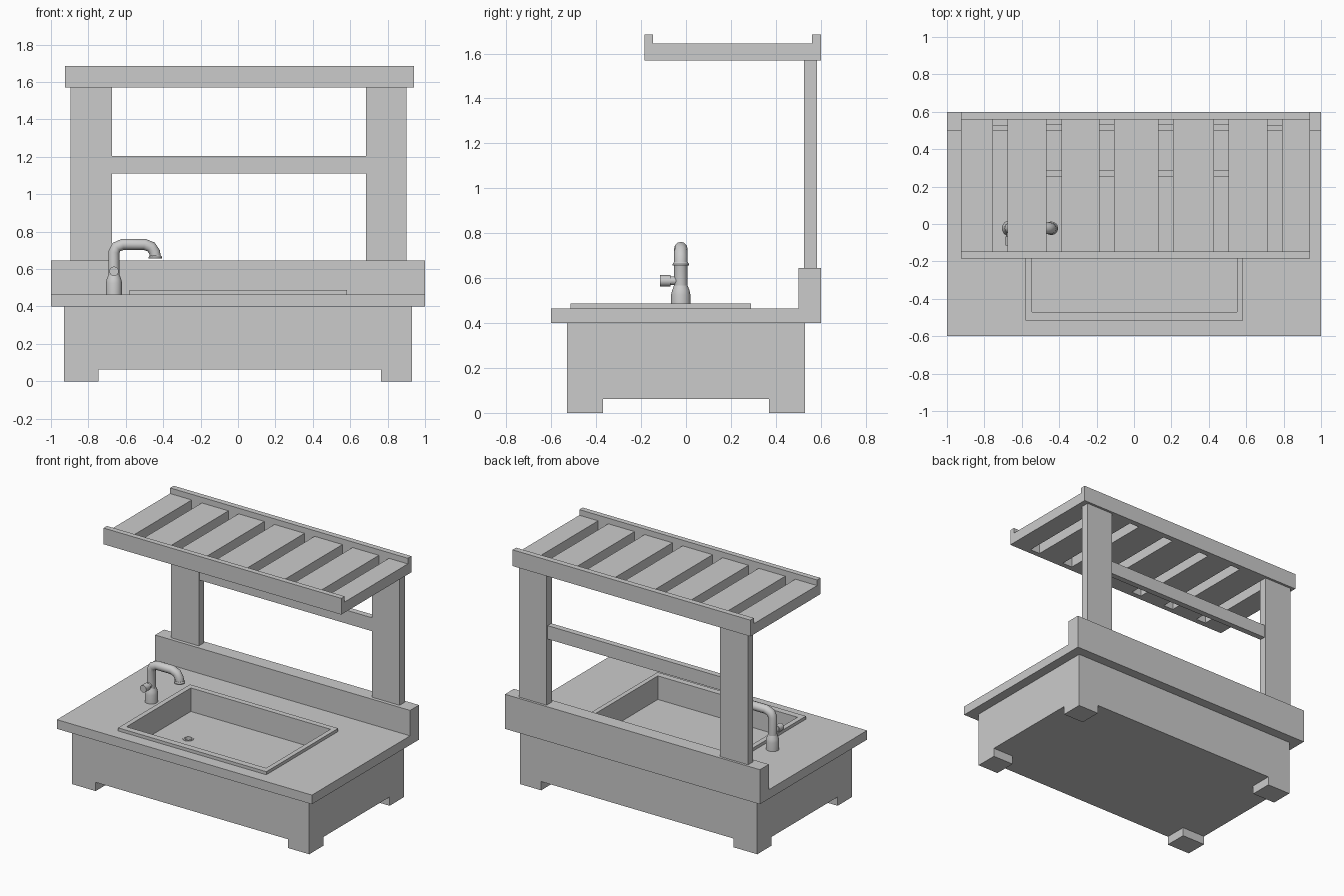
import bpy, bmesh, math
from mathutils import Matrix

if "Cube" in bpy.data.objects:
    bpy.data.objects.remove(bpy.data.objects["Cube"])


def obj_from_bm(name, bm):
    bmesh.ops.recalc_face_normals(bm, faces=bm.faces)
    me = bpy.data.meshes.new(name)
    bm.to_mesh(me)
    bm.free()
    ob = bpy.data.objects.new(name, me)
    bpy.context.collection.objects.link(ob)
    return ob


def activate(ob):
    bpy.ops.object.select_all(action='DESELECT')
    ob.select_set(True)
    bpy.context.view_layer.objects.active = ob


def box(name, x, y, z):
    bm = bmesh.new()
    size = [b - a for a, b in (x, y, z)]
    mid = [(a + b) / 2 for a, b in (x, y, z)]
    bmesh.ops.create_cube(bm, size=1, matrix=Matrix.Translation(mid) @ Matrix.Diagonal((*size, 1)))
    return obj_from_bm(name, bm)


def extrude_x(name, profile, x0, x1):
    bm = bmesh.new()
    face = bm.faces.new([bm.verts.new((x0, y, z)) for y, z in profile])
    ext = bmesh.ops.extrude_face_region(bm, geom=[face])['geom']
    bmesh.ops.translate(bm, vec=(x1 - x0, 0, 0), verts=[e for e in ext if isinstance(e, bmesh.types.BMVert)])
    # the starting face stays as the end cap
    return obj_from_bm(name, bm)


def lathe(name, profile, matrix, steps=24):
    bm = bmesh.new()
    verts = [bm.verts.new((r, 0, z)) for r, z in profile]
    edges = [bm.edges.new(p) for p in zip(verts, verts[1:])]
    bmesh.ops.spin(bm, geom=verts + edges, cent=(0, 0, 0), axis=(0, 0, 1), angle=math.tau, steps=steps)
    bmesh.ops.remove_doubles(bm, verts=bm.verts, dist=1e-4)
    bmesh.ops.transform(bm, matrix=matrix, verts=bm.verts)
    ob = obj_from_bm(name, bm)
    activate(ob)
    bpy.ops.object.shade_smooth_by_angle(angle=math.radians(35))
    return ob


def cut(ob, cutter):
    mod = ob.modifiers.new("cut", 'BOOLEAN')
    mod.operation, mod.solver, mod.object = 'DIFFERENCE', 'EXACT', cutter
    activate(ob)
    bpy.ops.object.modifier_apply(modifier=mod.name)


# cabinet body with four corner feet, L-shaped counter with backsplash, sink rim
body = box("cabinet_body", (-.93, .93), (-.53, .53), (0, .4))
counter = extrude_x("counter", [(-.6, .4), (.6, .4), (.6, .645), (.5, .645), (.5, .465), (-.6, .465)], -1, 1)
rim = box("sink_rim", (-.58, .583), (-.515, .29), (.46, .487))

# cut feet gaps, basin and drain hole
drain_at = Matrix.Translation((-.32, -.1, .32))
basin = box("basin_cutter", (-.545, .55), (-.47, .25), (.32, .7))
cutters = [
    box("side_gap_cutter", (-2, 2), (-.37, .37), (-.1, .062)),
    box("front_gap_cutter", (-.745, .765), (-2, 2), (-.1, .062)),
    basin,
    lathe("drain_cutter", [(0, -.03), (.026, -.03), (.026, .03), (0, .03)], drain_at),
]
for c in cutters:
    cut(body, c)
cut(counter, basin)
cut(rim, basin)
for c in cutters:
    bpy.data.objects.remove(c)

# drain ring
lathe("drain_ring", [(.024, -.005), (.036, -.005), (.036, .004), (.024, .004), (.024, -.005)], drain_at)

# posts and cross rail
box("left_post", (-.895, -.675), (.525, .583), (.64, 1.575))
box("right_post", (.685, .9), (.525, .583), (.64, 1.575))
box("cross_rail", (-.675, .685), (.53, .572), (1.11, 1.205))

# slatted canopy
box("canopy_front_beam", (-.925, .94), (-.185, -.147), (1.57, 1.685))
box("canopy_back_beam", (-.925, .94), (.56, .6), (1.57, 1.685))
gaps = [-.755, -.467, -.185, .13, .427, .713]
starts = [-.925] + [g + .079 for g in gaps]
for i, (a, b) in enumerate(zip(starts, gaps + [.94])):
    box(f"canopy_slat_{i + 1}", (a, b), (-.147, .56), (1.57, 1.645))

# faucet base
fx, fy = -.663, -.023
lathe("faucet_base", [(0, .46), (.043, .46), (.043, .525), (.039, .545), (.03, .568), (0, .568)],
      Matrix.Translation((fx, fy, 0)))

# faucet spout tube
path = [(fx, .55), (fx, .69), (-.65, .718), (-.615, .732), (-.5, .732), (-.464, .718), (-.446, .69), (-.442, .66)]
cu = bpy.data.curves.new("faucet_spout", 'CURVE')
cu.dimensions = '3D'
cu.bevel_depth, cu.bevel_resolution, cu.use_fill_caps = .03, 4, True
sp = cu.splines.new('POLY')
sp.points.add(len(path) - 1)
for p, (x, z) in zip(sp.points, path):
    p.co = (x, fy, z, 1)
spout = bpy.data.objects.new("faucet_spout", cu)
bpy.context.collection.objects.link(spout)
activate(spout)
bpy.ops.object.convert(target='MESH')
bpy.ops.object.shade_smooth_by_angle(angle=math.radians(50))

# spout tip and turning handle pointing to the front
lathe("spout_tip", [(0, .656), (.036, .656), (.036, .664), (.03, .672), (0, .672)],
      Matrix.Translation((-.442, fy, 0)))
lathe("faucet_handle", [(0, 0), (.019, 0), (.019, .045), (.025, .045), (.025, .093), (0, .093)],
      Matrix.Translation((fx, fy, .588)) @ Matrix.Rotation(math.pi / 2, 4, 'X'))
